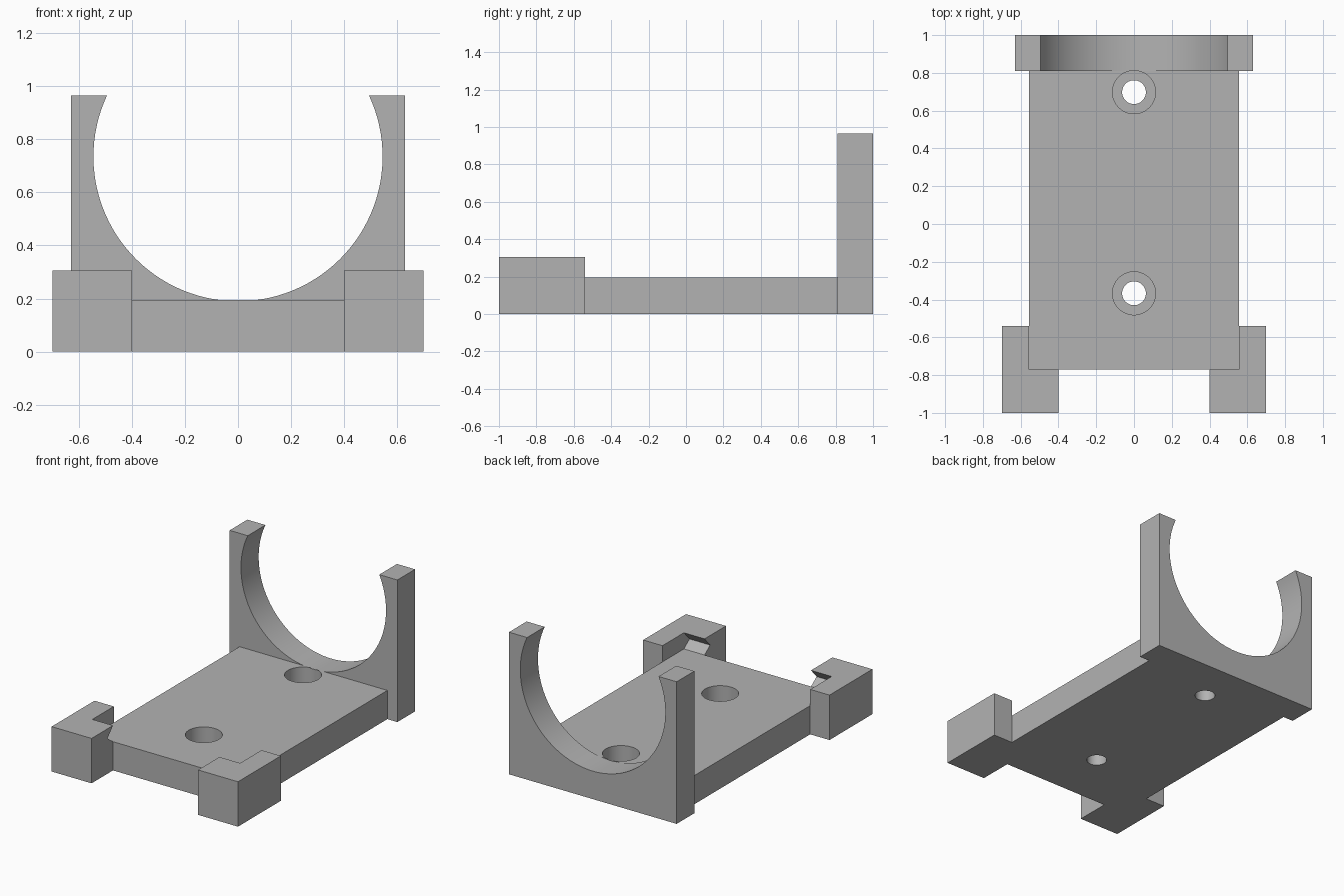
import bpy
import bmesh
import math
from mathutils import Matrix

if "Cube" in bpy.data.objects:
    bpy.data.objects.remove(bpy.data.objects["Cube"])

grey = bpy.data.materials.new("plain_grey")
grey.diffuse_color = (0.45, 0.45, 0.45, 1)
grey.use_nodes = True
grey.node_tree.nodes["Principled BSDF"].inputs["Base Color"].default_value = grey.diffuse_color

AXES = {  # where profile (u, v) and extrusion depth w go
    "x": lambda u, v, w: (w, u, v),
    "y": lambda u, v, w: (u, w, v),
    "z": lambda u, v, w: (u, v, w),
}


def prism(name, profile, axis, start, end):
    """Extrude a closed 2D profile along one axis."""
    bm = bmesh.new()
    place = AXES[axis]
    face = bm.faces.new([bm.verts.new(place(u, v, start)) for u, v in profile])
    moved = bmesh.ops.extrude_face_region(bm, geom=[face])["geom"]
    bmesh.ops.translate(bm, vec=place(0, 0, end - start),
                        verts=[g for g in moved if isinstance(g, bmesh.types.BMVert)])
    bmesh.ops.recalc_face_normals(bm, faces=bm.faces)
    mesh = bpy.data.meshes.new(name)
    bm.to_mesh(mesh)
    bm.free()
    mesh.materials.append(grey)
    obj = bpy.data.objects.new(name, mesh)
    bpy.context.collection.objects.link(obj)
    return obj


def rect(u0, u1, v0, v1):
    return [(u0, v0), (u1, v0), (u1, v1), (u0, v1)]


def circle(cu, cv, r, n=64):
    return [(cu + r * math.cos(2 * math.pi * i / n),
             cv + r * math.sin(2 * math.pi * i / n)) for i in range(n)]


def combine(target, tool, operation):
    """Apply a boolean and drop the tool."""
    mod = target.modifiers.new(operation.lower(), "BOOLEAN")
    mod.operation = operation
    mod.solver = "EXACT"
    mod.object = tool
    bpy.context.view_layer.objects.active = target
    bpy.ops.object.modifier_apply(modifier=mod.name)
    bpy.data.objects.remove(tool)


# base plate
body = prism("bracket_body", rect(-0.555, 0.555, -0.77, 0.81), "z", 0, 0.195)

# upright cradle with an open round cut-out
R, CZ, TOP = 0.545, 0.735, 0.965
a = math.asin((TOP - CZ) / R)
steps = 72
arc = [(R * math.cos(t), CZ + R * math.sin(t))
       for t in (a - (math.pi + 2 * a) * i / steps for i in range(steps + 1))]
cradle = prism("cradle", [(-0.63, TOP), (-0.63, 0), (0.63, 0), (0.63, TOP)] + arc,
               "y", 0.81, 1.0)
combine(body, cradle, "UNION")

# L-shaped front corner clips, each with a grooved inner wall
for side in (1, -1):
    ell = [(0.4, -1), (0.7, -1), (0.7, -0.54), (0.555, -0.54), (0.555, -0.77), (0.4, -0.77)]
    clip = prism("corner_clip", [(side * x, y) for x, y in ell], "z", 0, 0.305)
    groove = prism("groove_cutter", [(-0.77, 0.305), (-0.83, 0.24), (-0.77, 0.195),
                                     (-0.7, 0.195), (-0.7, 0.305)],
                   "x", side * 0.35, side * 0.555)
    combine(clip, groove, "DIFFERENCE")
    combine(body, clip, "UNION")

# counterbored screw holes
for y in (0.698, -0.367):
    combine(body, prism("bore_cutter", circle(0, y, 0.063), "z", -0.1, 0.3), "DIFFERENCE")
    combine(body, prism("counterbore_cutter", circle(0, y, 0.114), "z", 0.075, 0.3), "DIFFERENCE")

# smooth the curves, keep the corners crisp
body.select_set(True)
bpy.context.view_layer.objects.active = body
bpy.ops.object.shade_smooth_by_angle(angle=math.radians(30))
